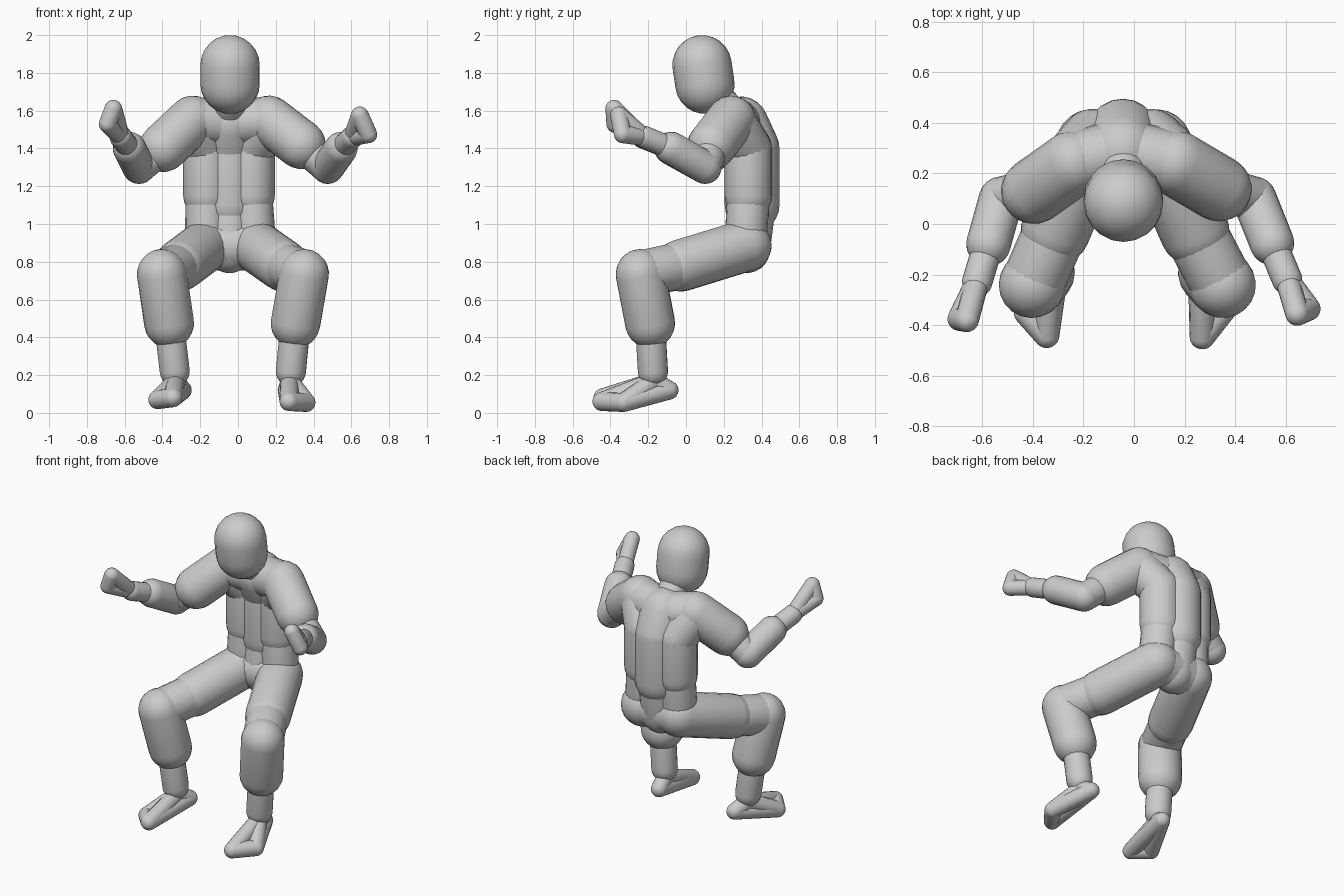
import bpy
import bmesh
from mathutils import Vector

cube = bpy.data.objects.get("Cube")
if cube:
    bpy.data.objects.remove(cube, do_unlink=True)

grey = bpy.data.materials.new("plain_grey")
grey.use_nodes = True
grey.diffuse_color = (0.6, 0.6, 0.6, 1)
grey.node_tree.nodes["Principled BSDF"].inputs["Base Color"].default_value = (0.6, 0.6, 0.6, 1)


def capsule(name, start, end, radius):
    """Round-ended rod: a sphere split at its equator and stretched."""
    a, b = Vector(start), Vector(end)
    bm = bmesh.new()
    bmesh.ops.create_uvsphere(bm, u_segments=20, v_segments=12, radius=radius)
    equator = [e for e in bm.edges if all(abs(v.co.z) < radius / 100 for v in e.verts)]
    bmesh.ops.split_edges(bm, edges=equator)
    for face in bm.faces:
        if face.calc_center_median().z > 0:
            for v in face.verts:
                v.tag = True
    for v in bm.verts:
        if v.tag:
            v.co.z += (b - a).length
    # Join the two halves with a wall
    rims = [e for e in bm.edges if e.is_boundary]
    bmesh.ops.bridge_loops(bm, edges=rims)
    bmesh.ops.recalc_face_normals(bm, faces=bm.faces)
    for face in bm.faces:
        face.smooth = True
    mesh = bpy.data.meshes.new(name)
    bm.to_mesh(mesh)
    bm.free()
    mesh.materials.append(grey)
    obj = bpy.data.objects.new(name, mesh)
    obj.location = a
    obj.rotation_mode = "QUATERNION"
    obj.rotation_quaternion = (b - a).to_track_quat("Z", "Y")
    bpy.context.scene.collection.objects.link(obj)


def chain(name, points, radii):
    """Capsules linking consecutive points."""
    for i, r in enumerate(radii):
        capsule(f"{name}_{i + 1}", points[i], points[i + 1], r)


# Head, neck and spine
MID = -0.045
SPINE_TOP = (MID, 0.29, 1.53)
capsule("head", (-0.042, 0.1, 1.74), (-0.042, 0.085, 1.843), 0.157)
capsule("neck", SPINE_TOP, (-0.04, 0.13, 1.70), 0.09)
chain("spine", [SPINE_TOP, (MID, 0.35, 1.4), (MID, 0.35, 1.1)], [0.145, 0.145])
capsule("pelvis", (MID, 0.35, 1.1), (MID, 0.32, 0.865), 0.125)
capsule("hips", (-0.16, 0.315, 0.885), (0.09, 0.315, 0.885), 0.13)

# Joint positions for each side
left = dict(
    waist=(0.07, 0.33, 1.15), chest=(0.07, 0.33, 1.4), shoulder=(0.165, 0.24, 1.55),
    arm_end=(0.335, 0.14, 1.42),
    elbow=(0.475, 0.10, 1.30), forearm=(0.545, -0.075, 1.40), wrist=(0.605, -0.22, 1.46),
    fist_top=(0.645, -0.355, 1.575), fist_low=(0.69, -0.335, 1.475),
    hip=(0.09, 0.315, 0.885), thigh=(0.24, -0.03, 0.78), knee=(0.35, -0.24, 0.735),
    shin=(0.305, -0.19, 0.475), ankle=(0.28, -0.175, 0.22), instep=(0.275, -0.17, 0.165),
    toe_in=(0.27, -0.445, 0.06), toe_out=(0.36, -0.33, 0.055), heel=(0.26, -0.09, 0.12),
)
right = dict(
    waist=(-0.165, 0.33, 1.15), chest=(-0.165, 0.33, 1.4), shoulder=(-0.24, 0.24, 1.55),
    arm_end=(-0.395, 0.13, 1.405),
    elbow=(-0.525, 0.10, 1.30), forearm=(-0.575, -0.08, 1.40), wrist=(-0.62, -0.23, 1.46),
    fist_top=(-0.66, -0.38, 1.61), fist_low=(-0.69, -0.375, 1.53),
    hip=(-0.17, 0.315, 0.885), thigh=(-0.31, -0.025, 0.78), knee=(-0.403, -0.24, 0.735),
    shin=(-0.365, -0.19, 0.475), ankle=(-0.335, -0.175, 0.22), instep=(-0.33, -0.17, 0.165),
    toe_in=(-0.345, -0.44, 0.08), toe_out=(-0.425, -0.35, 0.07), heel=(-0.295, -0.09, 0.12),
)

for side, j in (("left", left), ("right", right)):
    # Torso column, waist and collar
    chain(side + "_torso", [j["shoulder"], j["chest"], j["waist"], j["hip"]],
          [0.125, 0.125, 0.112])
    capsule(side + "_collar", SPINE_TOP, j["shoulder"], 0.125)
    # Arm
    capsule(side + "_upper_arm", j["shoulder"], j["arm_end"], 0.13)
    capsule(side + "_elbow", j["arm_end"], j["elbow"], 0.087)
    capsule(side + "_forearm", j["elbow"], j["forearm"], 0.088)
    capsule(side + "_wrist", j["forearm"], j["wrist"], 0.06)
    # Hand: a triangle of thin capsules
    chain(side + "_hand", [j["wrist"], j["fist_top"], j["fist_low"], j["wrist"]], [0.047] * 3)
    # Leg
    chain(side + "_leg", [j["hip"], j["thigh"], j["knee"], j["shin"], j["ankle"]],
          [0.138, 0.125, 0.132, 0.08])
    # Foot: a tripod of thin capsules on a triangular sole
    chain(side + "_sole", [j["heel"], j["toe_in"], j["toe_out"], j["heel"]], [0.05] * 3)
    for tip in ("heel", "toe_in", "toe_out"):
        capsule(side + "_foot_to_" + tip, j["instep"], j[tip], 0.05)
